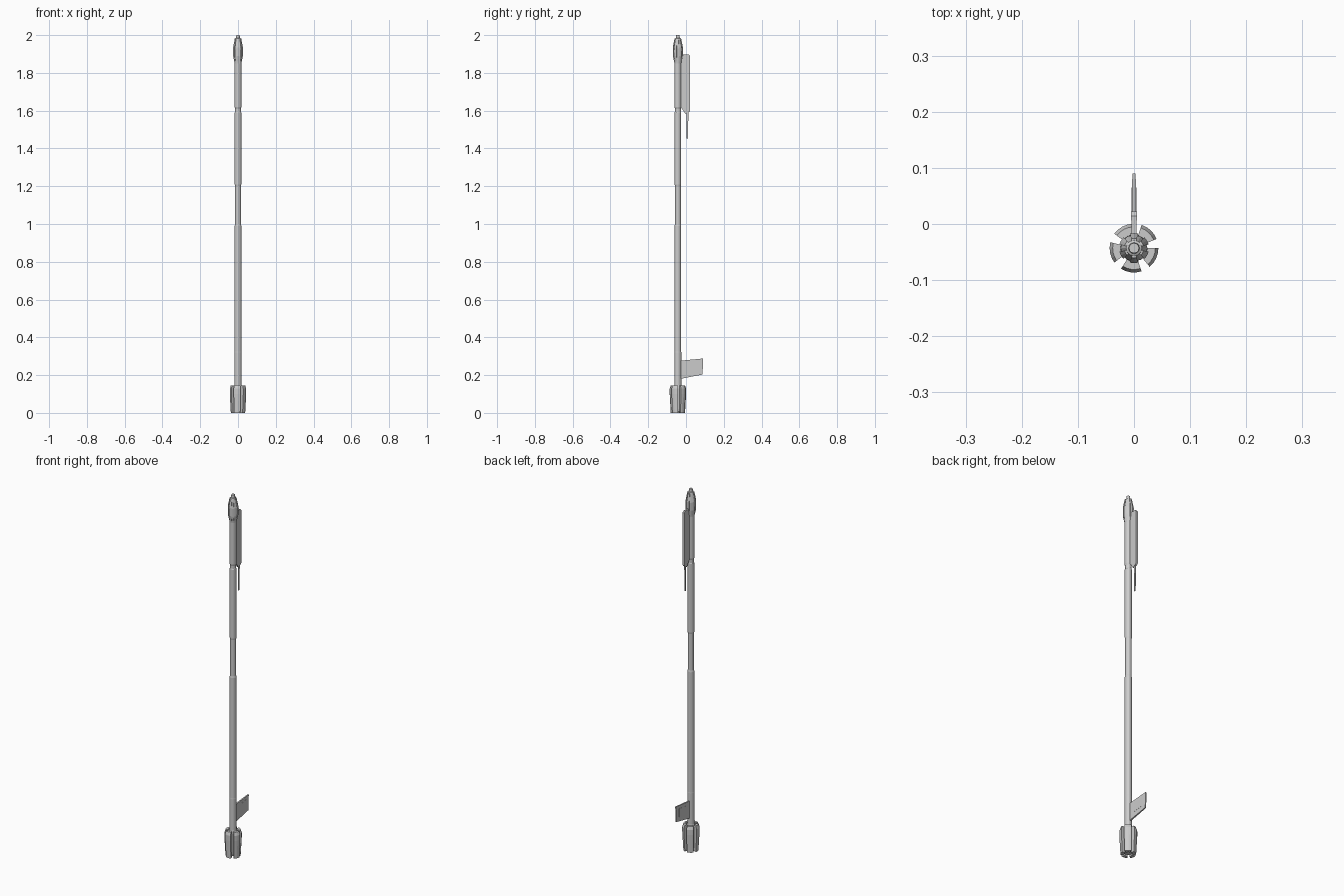
import bpy, bmesh, math

if "Cube" in bpy.data.objects:
    bpy.data.objects.remove(bpy.data.objects["Cube"])

AXIS_Y = -0.043


def finish(bm, name):
    bmesh.ops.recalc_face_normals(bm, faces=bm.faces[:])
    me = bpy.data.meshes.new(name)
    bm.to_mesh(me)
    bm.free()
    ob = bpy.data.objects.new(name, me)
    bpy.context.collection.objects.link(ob)
    return ob


def lathe(name, profile, sides):
    """Closed solid from (radius, z) pairs around the staff axis."""
    bm = bmesh.new()
    rings = [[bm.verts.new((r * math.cos(2 * math.pi * i / sides),
                            AXIS_Y + r * math.sin(2 * math.pi * i / sides), z))
              for i in range(sides)] for r, z in profile]
    for a, b in zip(rings, rings[1:]):
        for i in range(sides):
            j = (i + 1) % sides
            bm.faces.new((a[i], a[j], b[j], b[i]))
    bm.faces.new(rings[0])
    bm.faces.new(rings[-1])
    return finish(bm, name)


def sector(name, profile, angle, half, steps):
    """Ring segment: closed (radius, z) section swept through a small arc."""
    bm = bmesh.new()
    secs = []
    for k in range(steps + 1):
        a = math.radians(angle - half + 2 * half * k / steps)
        secs.append([bm.verts.new((r * math.cos(a), AXIS_Y + r * math.sin(a), z))
                     for r, z in profile])
    n = len(profile)
    for a, b in zip(secs, secs[1:]):
        for i in range(n):
            j = (i + 1) % n
            bm.faces.new((a[i], a[j], b[j], b[i]))
    bm.faces.new(secs[0])
    bm.faces.new(secs[-1])
    return finish(bm, name)


def plate(name, outline, thick_in, thick_out):
    """Vertical fin from (y, z) outline, thinning away from the shaft."""
    bm = bmesh.new()
    ys = [p[0] for p in outline]
    lo, hi = min(ys), max(ys)
    sides = []
    for s in (-1, 1):
        sides.append([bm.verts.new((s * 0.5 * (thick_in + (thick_out - thick_in)
                     * (y - lo) / (hi - lo)), y, z)) for y, z in outline])
    a, b = sides
    n = len(outline)
    bm.faces.new(a)
    bm.faces.new(b)
    for i in range(n):
        j = (i + 1) % n
        bm.faces.new((a[i], a[j], b[j], b[i]))
    return finish(bm, name)


# Shaft with slightly different tube sections
lathe("shaft", [(.018, .02), (.018, .32), (.0175, .325), (.0175, .99), (.0155, 1.0),
                (.0155, 1.2), (.0175, 1.21), (.0175, 1.59), (.0155, 1.595),
                (.0155, 1.61), (.0185, 1.62), (.0185, 1.86)], 12)

# Bulb head and stepped tip
lathe("head_core", [(.0185, 1.85), (.023, 1.885), (.024, 1.93), (.016, 1.975),
                    (.014, 1.983), (.010, 1.985), (.009, 2.0)], 12)
for k in range(6):
    sector("head_rib_%d" % k, [(.015, 1.86), (.020, 1.86), (.0265, 1.89), (.0268, 1.935),
                               (.0175, 1.982), (.012, 1.982)], 30 + 60 * k, 16, 2)

# Foot: hub with five curved blocks
lathe("foot_hub", [(.021, .008), (.023, .02), (.023, .13), (.018, .147)], 12)
for k in range(5):
    sector("foot_block_%d" % k, [(.020, 0), (.038, 0), (.0435, .10), (.0435, .128),
                                 (.038, .145), (.024, .145), (.020, .135)],
           263 + 72 * k, 25, 4)

# Lower fin with raised panels on each face
plate("lower_fin", [(-.032, .18), (.088, .203), (.090, .288), (-.032, .276)], .009, .006)
plate("lower_fin_panel", [(.01, .215), (.065, .222), (.065, .27), (.01, .262)], .0095, .0085)

# Upper fin with a slim trailing spike
plate("upper_fin", [(-.032, 1.625), (-.002, 1.582), (.018, 1.594), (.022, 1.60),
                    (.022, 1.89), (.014, 1.898), (-.032, 1.898)], .007, .011)
plate("upper_fin_spike", [(.002, 1.60), (.004, 1.45), (.010, 1.452), (.013, 1.60)], .006, .004)
